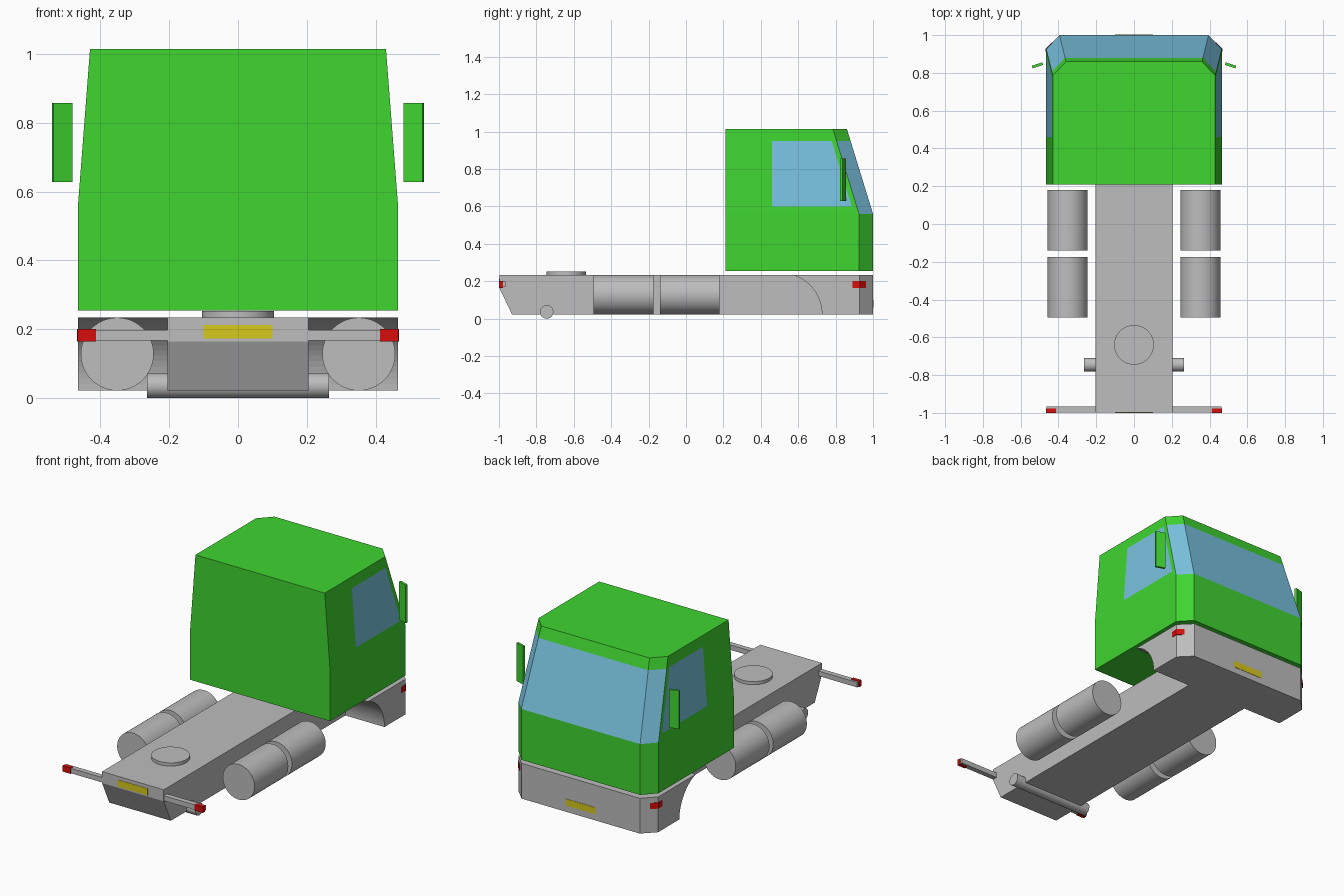
import bpy, bmesh, math
from mathutils import Vector, Matrix

if "Cube" in bpy.data.objects:
    bpy.data.objects.remove(bpy.data.objects["Cube"])


def material(name, rgb):
    m = bpy.data.materials.new(name)
    m.diffuse_color = (*rgb, 1)
    m.use_nodes = True
    m.node_tree.nodes["Principled BSDF"].inputs["Base Color"].default_value = m.diffuse_color
    return m


GREEN = material("cab green", (0.05, 0.66, 0.03))
GRAY = material("chassis gray", (0.51, 0.51, 0.51))
BLUE = material("window blue", (0.19, 0.54, 0.74))
RED = material("lamp red", (0.68, 0.004, 0.004))
YELLOW = material("plate yellow", (0.68, 0.58, 0.012))


def finish(name, bm, *mats):
    bmesh.ops.recalc_face_normals(bm, faces=bm.faces)
    me = bpy.data.meshes.new(name)
    bm.to_mesh(me)
    bm.free()
    ob = bpy.data.objects.new(name, me)
    bpy.context.collection.objects.link(ob)
    for m in mats:
        me.materials.append(m)
    return ob


def box(name, lo, hi, mat, turn=0):
    lo, hi = Vector(lo), Vector(hi)
    bm = bmesh.new()
    bmesh.ops.create_cube(bm, size=1, matrix=Matrix.Translation((lo + hi) / 2)
                          @ Matrix.Rotation(turn, 4, 'Z') @ Matrix.Diagonal((*(hi - lo), 1)))
    return finish(name, bm, mat)


def cylinder(name, center, r, depth, axis, mat):
    rot = {'X': Matrix.Rotation(math.pi / 2, 4, 'Y'),
           'Y': Matrix.Rotation(math.pi / 2, 4, 'X'), 'Z': Matrix()}[axis]
    bm = bmesh.new()
    bmesh.ops.create_cone(bm, cap_ends=True, segments=48, radius1=r, radius2=r,
                          depth=depth, matrix=Matrix.Translation(center) @ rot)
    ob = finish(name, bm, mat)
    bpy.context.view_layer.objects.active = ob
    ob.select_set(True)
    bpy.ops.object.shade_smooth_by_angle(angle=math.radians(35))
    ob.select_set(False)
    return ob


def side_prism(profile, half_width):
    """Extrude a (y, z) profile across x."""
    bm = bmesh.new()
    f = bm.faces.new([bm.verts.new((-half_width, y, z)) for y, z in profile])
    ext = bmesh.ops.extrude_face_region(bm, geom=[f])
    bmesh.ops.translate(bm, vec=(2 * half_width, 0, 0),
                        verts=[v for v in ext['geom'] if isinstance(v, bmesh.types.BMVert)])
    return bm


# Cab shell: three stacked outlines with chamfered front corners
bm = bmesh.new()
rings = []
for z, w, f in ((0.255, 0.465, 1.0), (0.56, 0.465, 1.0), (1.015, 0.43, 0.86)):
    pts = [(-w, 0.21), (w, 0.21), (w, f - 0.075), (w - 0.07, f), (0.07 - w, f), (-w, f - 0.075)]
    rings.append([bm.verts.new((x, y, z)) for x, y in pts])
for a, b in zip(rings, rings[1:]):
    for i in range(6):
        j = (i + 1) % 6
        bm.faces.new((a[i], a[j], b[j], b[i]))
bm.faces.new(rings[0])
bm.faces.new(rings[-1])

# Window outlines cut into the cab, then coloured by position
slope = 0.14 / 0.455
for co, no in (((0, 0, 0.95), (0, 0, 1)), ((0, 0, 0.60), (0, 0, 1)), ((0, 0.46, 0), (0, 1, 0)),
               ((0, 0.779, 0.95), (0, 1, slope))):
    bmesh.ops.bisect_plane(bm, geom=bm.verts[:] + bm.edges[:] + bm.faces[:],
                           plane_co=co, plane_no=no)
bmesh.ops.recalc_face_normals(bm, faces=bm.faces)
for f in bm.faces:
    c, n = f.calc_center_median(), f.normal
    windscreen = n.y > 0.3 and 0.56 < c.z < 0.95
    side_window = (abs(n.x) > 0.9 and 0.6 < c.z < 0.95 and c.y > 0.46
                   and c.y + slope * c.z < 0.779 + slope * 0.95)
    f.material_index = 1 if windscreen or side_window else 0
finish("cab", bm, GREEN, BLUE)

# Chassis frame with cut-back tail
finish("chassis_frame", side_prism(
    [(-0.93, 0.022), (0.95, 0.022), (0.95, 0.234), (-0.998, 0.234), (-0.998, 0.165)], 0.205), GRAY)

# Front bumper with wheel arches and chamfered corners
cy, r, h = 0.505, 0.222, 0.212
end = math.asin(h / r)
arch = [(cy + r * math.cos(end * i / 16), 0.022 + r * math.sin(end * i / 16)) for i in range(17)]
bm = side_prism(arch + [(1.0, 0.234), (1.0, 0.022)], 0.465)
corners = [e for e in bm.edges if all(v.co.y > 0.99 for v in e.verts)
           and abs(e.verts[0].co.x - e.verts[1].co.x) < 0.01]
bmesh.ops.bevel(bm, geom=corners, offset=0.072, segments=1, affect='EDGES')
finish("front_bumper", bm, GRAY)

# Rear bar, number plates, turntable disc and cross pipe
box("rear_bar", (-0.462, -0.997, 0.168), (0.462, -0.966, 0.198), GRAY)
box("rear_plate", (-0.10, -1.0, 0.173), (0.10, -0.994, 0.213), YELLOW)
box("front_plate", (-0.10, 0.996, 0.06), (0.10, 1.002, 0.10), YELLOW)
cylinder("coupling_disc", (0, -0.64, 0.242), 0.105, 0.022, 'Z', GRAY)
cylinder("cross_pipe", (0, -0.745, 0.036), 0.036, 0.53, 'X', GRAY)

for s, side in ((-1, "left"), (1, "right")):
    # Tanks
    for y, place in ((-0.335, "rear"), (0.02, "front")):
        cylinder(f"{place}_tank_{side}", (s * 0.351, y, 0.128), 0.106, 0.32, 'Y', GRAY)
    # Tail lamps
    xs = sorted((s * 0.412, s * 0.466))
    box(f"tail_lamp_{side}", (xs[0], -1.0, 0.165), (xs[1], -0.978, 0.201), RED)
    # Mirrors, angled outwards
    box(f"mirror_{side}", (s * 0.511 - 0.029, 0.833, 0.628), (s * 0.511 + 0.029, 0.847, 0.857),
        GREEN, -s * math.radians(18))
    # Corner lamps wrapping from the side onto the chamfer
    bm = bmesh.new()
    line = [(0.466, 0.89), (0.468, 0.929), (0.434, 0.963), (0.43, 0.958), (0.461, 0.926), (0.461, 0.89)]
    f = bm.faces.new([bm.verts.new((s * x, y, 0.165)) for x, y in line])
    ext = bmesh.ops.extrude_face_region(bm, geom=[f])
    bmesh.ops.translate(bm, vec=(0, 0, 0.036),
                        verts=[v for v in ext['geom'] if isinstance(v, bmesh.types.BMVert)])
    finish(f"corner_lamp_{side}", bm, RED)
